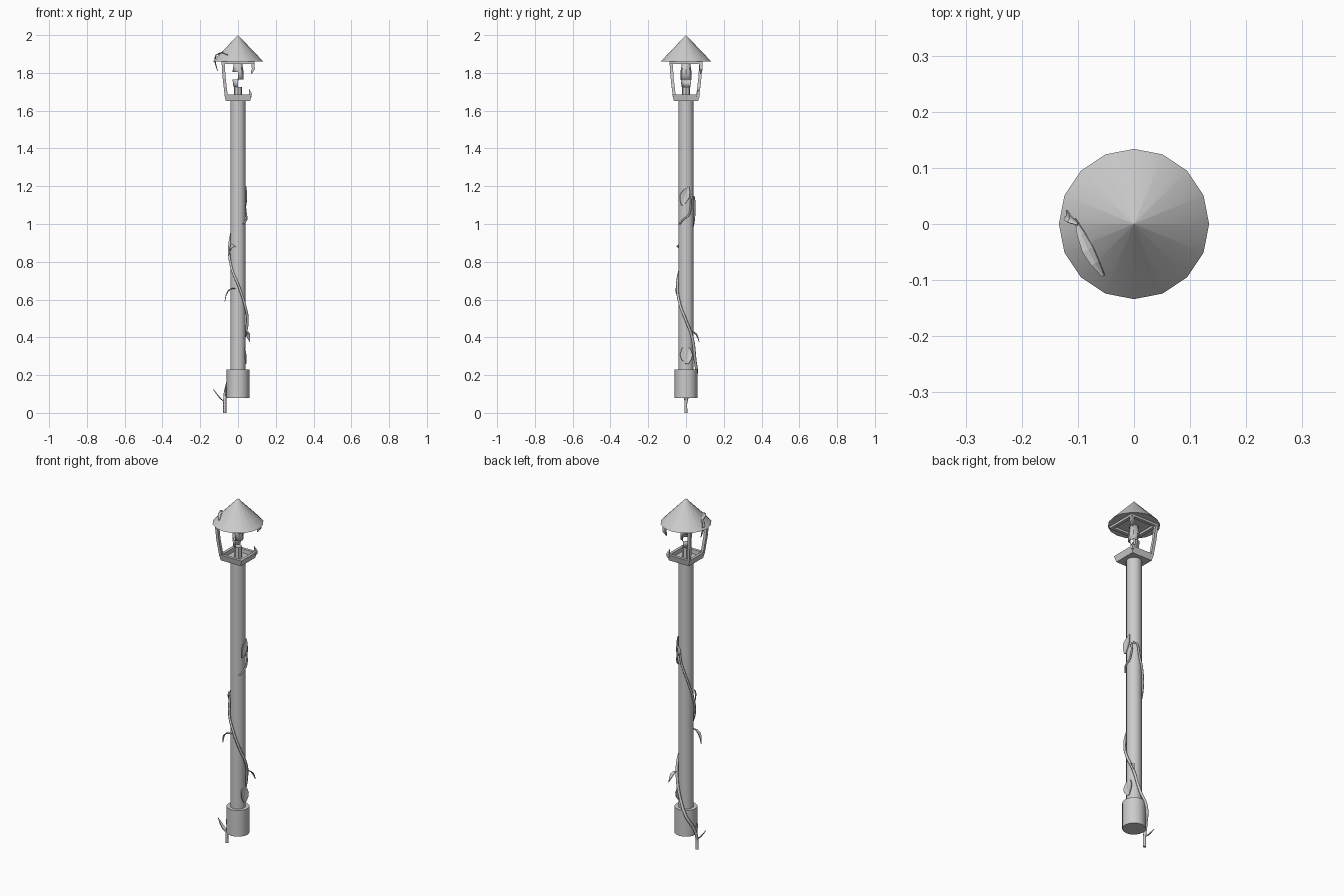
import bpy, bmesh, math
from mathutils import Vector as V

if "Cube" in bpy.data.objects:
    bpy.data.objects.remove(bpy.data.objects["Cube"])


def make(name, verts, faces, thick=0, smooth=False):
    me = bpy.data.meshes.new(name)
    me.from_pydata(verts, [], faces)
    bm = bmesh.new()
    bm.from_mesh(me)
    bmesh.ops.recalc_face_normals(bm, faces=bm.faces)
    bm.to_mesh(me)
    bm.free()
    ob = bpy.data.objects.new(name, me)
    bpy.context.collection.objects.link(ob)
    if thick:
        m = ob.modifiers.new("thickness", 'SOLIDIFY')
        m.thickness = thick
        m.offset = 0
    if smooth:
        bpy.ops.object.select_all(action='DESELECT')
        bpy.context.view_layer.objects.active = ob
        ob.select_set(True)
        bpy.ops.object.shade_smooth_by_angle(angle=math.radians(35))
    return ob


def lathe(name, profile, n=16, skip=(), cap=True, thick=0):
    verts = [(r * math.cos(2 * math.pi * i / n), r * math.sin(2 * math.pi * i / n), z)
             for r, z in profile for i in range(n)]
    faces = [(k*n+i, k*n+(i+1) % n, (k+1)*n+(i+1) % n, (k+1)*n+i)
             for k in range(len(profile)-1) for i in range(n) if (k, i) not in skip]
    if cap:
        faces += [tuple(range(n)), tuple(range((len(profile)-1)*n, len(profile)*n))]
    return make(name, verts, faces, thick, True)


def bar(name, points, half):
    """Square-section bar through points, ends cut level or across the run."""
    verts = []
    for i, p in enumerate(points):
        t = (V(points[min(i+1, len(points)-1)]) - V(points[max(i-1, 0)])).normalized()
        a = t.cross(V((0, 1, 0)) if abs(t.z) > .7 else V((0, 0, 1))).normalized()
        b = t.cross(a)
        h = half[i] if isinstance(half, (list, tuple)) else half
        verts += [V(p) + a*x*h + b*y*h for x, y in ((-1, -1), (1, -1), (1, 1), (-1, 1))]
    n = len(points)
    faces = [(k*4+i, k*4+(i+1) % 4, k*4+4+(i+1) % 4, k*4+4+i) for k in range(n-1) for i in range(4)]
    return make(name, verts, faces + [(0, 1, 2, 3), tuple(range(4*n-4, 4*n))])


def leaf(name, a, b, c, width, side):
    """Curved leaf blade along a quadratic path, creased at the midrib."""
    a, b, c, s = V(a), V(b), V(c), V(side).normalized()
    verts = []
    for t, w in ((0, .25), (.25, .75), (.5, 1), (.75, .7), (1, .04)):
        p = a*(1-t)**2 + b*2*t*(1-t) + c*t*t
        tan = ((b-a)*(1-t) + (c-b)*t).normalized()
        fold = tan.cross(s) * width * w * .25
        verts += [p - s*width*w, p + fold, p + s*width*w]
    faces = [(k*3+i, k*3+i+1, k*3+i+4, k*3+i+3) for k in range(4) for i in range(2)]
    return make(name, verts, faces, .003)


# Post
lathe("base_collar", [(.06, .08), (.06, .23)])
lathe("pole", [(.04, .22), (.04, 1.66)])

# Conical roof with a thin flat underside
lathe("roof", [(.134, 1.86), (.0005, 2.0)])

# Lantern tray and upper frame
Q = ((-1, -1), (1, -1), (1, 1), (-1, 1))
make("tray_floor", [(x*s, y*s, z) for z, s in ((1.65, .063), (1.662, .065)) for x, y in Q],
     [(0, 1, 2, 3), (4, 5, 6, 7)] + [(i, (i+1) % 4, (i+1) % 4+4, i+4) for i in range(4)])
rings = ((.064, 1.65), (.072, 1.685), (.056, 1.685), (.054, 1.655))
make("tray_rim", [(x*s, y*s, z) for s, z in rings for x, y in Q],
     [(k*4+i, k*4+(i+1) % 4, (k+1) % 4*4+(i+1) % 4, (k+1) % 4*4+i) for k in range(4) for i in range(4)])
rings = ((.088, 1.848), (.088, 1.862), (.07, 1.862), (.07, 1.848))
make("top_frame", [(x*s, y*s, z) for s, z in rings for x, y in Q],
     [(k*4+i, k*4+(i+1) % 4, (k+1) % 4*4+(i+1) % 4, (k+1) % 4*4+i) for k in range(4) for i in range(4)])

# Two whole posts on the left, one snapped post at the back right
for y, n in ((-1, "front"), (1, "back")):
    bar("lantern_post_" + n, [(-.062, y*.062, 1.675), (-.073, y*.073, 1.77), (-.079, y*.079, 1.855)], .008)
bar("snapped_post_top", [(.079, .079, 1.855), (.081, .08, 1.82), (.07, .076, 1.795)], [.008, .008, .002])
bar("snapped_post_stub", [(.064, .064, 1.67), (.066, .066, 1.69), (.058, .064, 1.715)], [.008, .007, .001])

# Candle stub and broken lamp glass
lathe("lamp_holder", [(.022, 1.655), (.022, 1.725)], 8)
gone = [(0, i) for i in (0, 1, 7, 6)] + [(1, i) for i in (2, 3, 4, 5)]
lathe("broken_lamp_glass", [(.022, 1.725), (.028, 1.765), (.028, 1.805), (.02, 1.855)], 8, gone, False, .003)

# Climbing vine: angle, height, radius
path = [(180, 0, .07), (180, .06, .07), (165, .12, .067), (125, .2, .066), (90, .28, .048),
        (45, .4, .047), (0, .49, .05), (-45, .58, .048), (-90, .68, .046), (-135, .76, .046),
        (-180, .86, .047), (-225, .97, .045), (-270, 1.07, .044), (-312, 1.15, .044),
        (-325, 1.1, .045), (-340, 1.05, .046), (-375, 1.025, .047), (-410, 1.0, .044)]
cu = bpy.data.curves.new("vine", 'CURVE')
cu.dimensions = '3D'
cu.bevel_depth = .008
cu.bevel_resolution = 1
cu.use_fill_caps = True
cu.resolution_u = 4
sp = cu.splines.new('BEZIER')
sp.bezier_points.add(len(path)-1)
for i, (bp, (a, z, r)) in enumerate(zip(sp.bezier_points, path)):
    t = math.radians(a)
    bp.co = (r*math.cos(t), r*math.sin(t), z)
    bp.handle_left_type = bp.handle_right_type = 'AUTO'
    bp.radius = 1.1 - .6*i/len(path)
bpy.context.collection.objects.link(bpy.data.objects.new("vine", cu))

# Leaves: start, bend, tip, half width, side direction
leaves = [
    ((-.07, 0, .06), (-.09, 0, .07), (-.13, .005, .125), .012, (0, 1, 0)),
    ((-.066, .01, .08), (-.06, -.01, .11), (-.065, -.01, .15), .01, (0, 1, 0)),
    ((-.01, -.048, .66), (-.065, -.045, .67), (-.07, -.038, .59), .012, (0, 1, .1)),
    ((.042, .03, .43), (.05, .055, .435), (.062, .07, .375), .012, (1, -.3, 0)),
    ((.042, .005, .26), (.05, 0, .3), (.03, .0, .37), .034, (0, 1, 0)),
    ((.043, -.02, 1.1), (.05, -.01, 1.15), (.042, .015, 1.2), .026, (0, 1, -.3)),
    ((-.044, -.02, .84), (-.045, -.03, .9), (-.015, -.05, .88), .012, (0, .5, 1)),
    ((-.055, -.092, 1.895), (-.085, -.05, 1.925), (-.105, .01, 1.895), .011, (1, .5, .3)),
    ((-.1, 0, 1.905), (-.14, .02, 1.895), (-.108, .02, 1.81), .009, (.3, 1, 0)),
]
for i, l in enumerate(leaves):
    leaf(f"leaf_{i+1}", *l)
